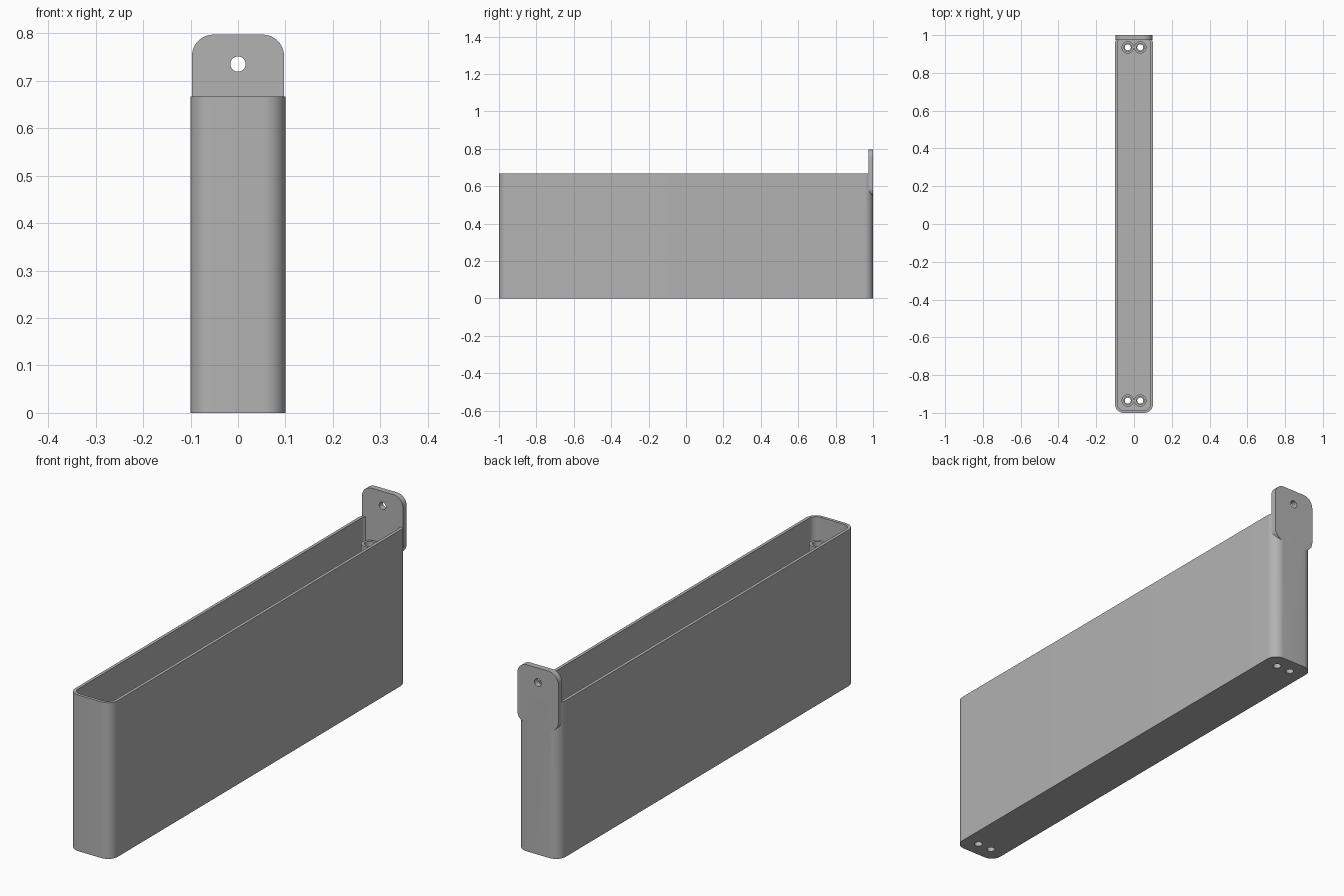
import bpy, bmesh, math
from mathutils import Matrix, Vector

cube = bpy.data.objects.get("Cube")
if cube:
    bpy.data.objects.remove(cube, do_unlink=True)

HEIGHT = 0.667
WALL = 0.013
FLOOR = 0.02
CORNER = 0.045

grey = bpy.data.materials.new("plain grey")
grey.use_nodes = True
grey.diffuse_color = (0.45, 0.45, 0.45, 1)
grey.node_tree.nodes["Principled BSDF"].inputs["Base Color"].default_value = (0.45, 0.45, 0.45, 1)


def prism(name, outline, depth, matrix):
    """Extrude a flat outline along its local z, then place it."""
    bm = bmesh.new()
    face = bm.faces.new([bm.verts.new((x, y, 0)) for x, y in outline])
    top = bmesh.ops.extrude_face_region(bm, geom=[face])["geom"]
    bmesh.ops.translate(bm, vec=(0, 0, depth),
                        verts=[v for v in top if isinstance(v, bmesh.types.BMVert)])
    bm.transform(matrix)
    bmesh.ops.recalc_face_normals(bm, faces=bm.faces)
    mesh = bpy.data.meshes.new(name)
    bm.to_mesh(mesh)
    bm.free()
    mesh.materials.append(grey)
    obj = bpy.data.objects.new(name, mesh)
    bpy.context.collection.objects.link(obj)
    return obj


def rounded_rect(half_w, half_h, radius, steps=12):
    points = []
    for quarter, (sx, sy) in enumerate([(1, 1), (-1, 1), (-1, -1), (1, -1)]):
        for i in range(steps + 1):
            a = (quarter + i / steps) * math.pi / 2
            points.append((sx * (half_w - radius) + radius * math.cos(a),
                           sy * (half_h - radius) + radius * math.sin(a)))
    return points


def circle(radius, steps=32):
    return [(radius * math.cos(i * math.tau / steps), radius * math.sin(i * math.tau / steps))
            for i in range(steps)]


def at(x, y, z):
    return Matrix.Translation(Vector((x, y, z)))


def combine(target, tool, operation):
    mod = target.modifiers.new(operation, "BOOLEAN")
    mod.operation = operation
    mod.solver = "EXACT"
    mod.object = tool
    bpy.context.view_layer.objects.active = target
    bpy.ops.object.modifier_apply(modifier=mod.name)
    bpy.data.objects.remove(tool, do_unlink=True)


# Hollow holder with rounded corners
holder = prism("holder_body", rounded_rect(0.1, 1, CORNER), HEIGHT, at(0, 0, 0))
cavity = prism("cavity", rounded_rect(0.1 - WALL, 1 - WALL, CORNER - WALL), HEIGHT,
               at(0, 0, FLOOR))
combine(holder, cavity, "DIFFERENCE")

# Hanging tab standing above the back wall
upright = Matrix.Rotation(math.pi / 2, 4, "X")
tab = prism("hanging_tab", rounded_rect(0.097, 0.126, CORNER), 0.025, at(0, 1, 0.671) @ upright)
combine(holder, tab, "UNION")
combine(holder, prism("tab_hole", circle(0.016), 0.2, at(0, 1.1, 0.735) @ upright), "DIFFERENCE")

# Pairs of tall hollow posts at each end, open through the floor
for y in (-0.935, 0.935):
    for x in (-0.033, 0.033):
        post = prism("post", circle(0.0325), 0.57, at(x, y, 0.01))
        combine(holder, post, "UNION")
        combine(holder, prism("post_bore", circle(0.021), 0.6, at(x, y, FLOOR)), "DIFFERENCE")
        combine(holder, prism("floor_hole", circle(0.016), 0.2, at(x, y, -0.1)), "DIFFERENCE")

bpy.ops.object.select_all(action="DESELECT")
holder.select_set(True)
bpy.context.view_layer.objects.active = holder
bpy.ops.object.shade_smooth_by_angle(angle=math.radians(30))
